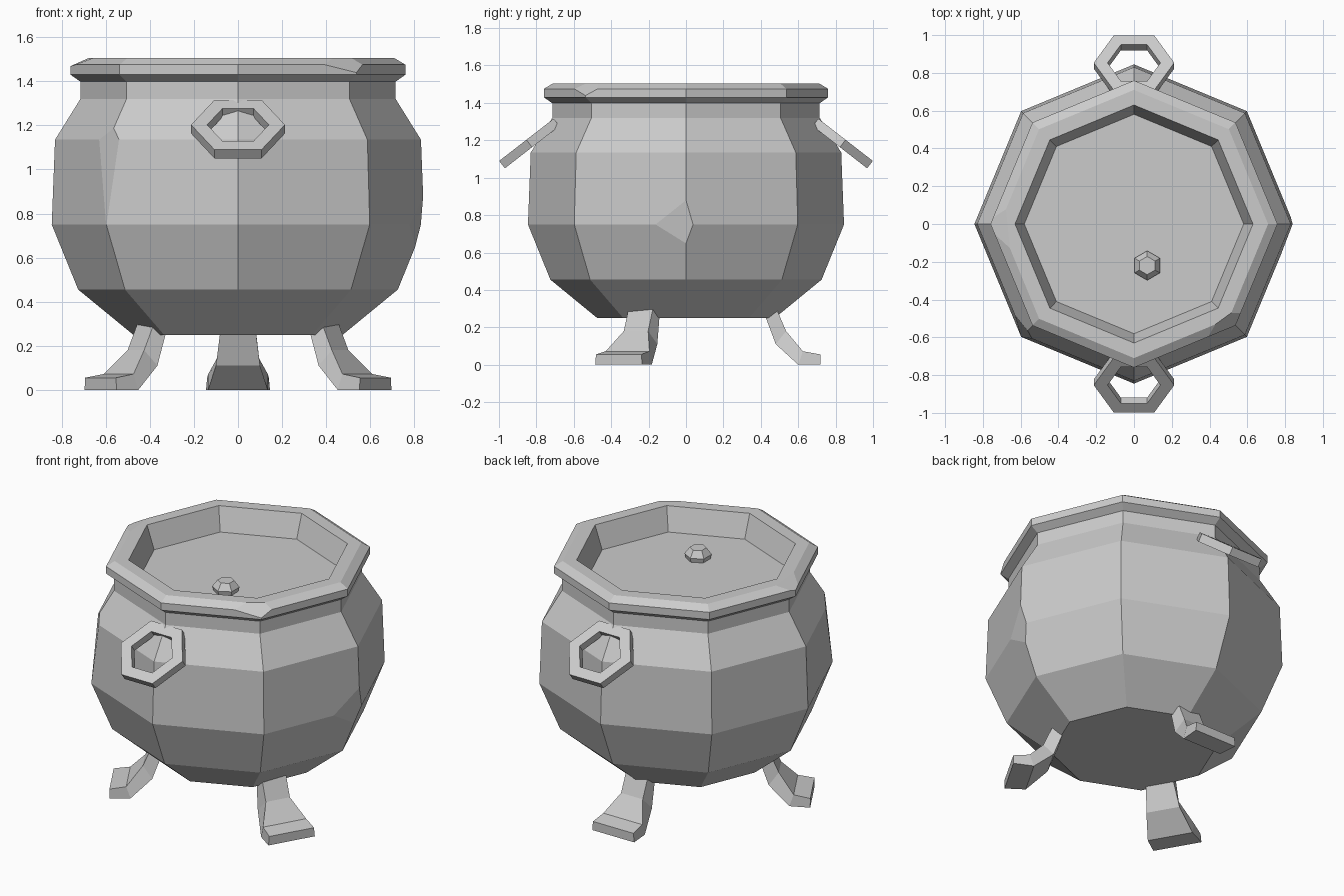
import bpy, bmesh, math
from mathutils import Vector, Matrix

if "Cube" in bpy.data.objects:
    bpy.data.objects.remove(bpy.data.objects["Cube"])


def finish(bm, name):
    bmesh.ops.recalc_face_normals(bm, faces=bm.faces[:])
    me = bpy.data.meshes.new(name)
    bm.to_mesh(me)
    bm.free()
    ob = bpy.data.objects.new(name, me)
    bpy.context.collection.objects.link(ob)
    return ob


def lathe(profile, sides=8, closed=False, center=(0, 0), caps=False):
    """Revolve (radius, z) points; closed joins last ring to first."""
    bm = bmesh.new()
    rings = []
    for r, z in profile:
        rings.append([bm.verts.new((center[0] + r * math.cos(2 * math.pi * i / sides),
                                    center[1] + r * math.sin(2 * math.pi * i / sides), z))
                      for i in range(sides)])
    n = len(rings)
    for k in range(n if closed else n - 1):
        a, b = rings[k], rings[(k + 1) % n]
        for i in range(sides):
            j = (i + 1) % sides
            bm.faces.new((a[i], a[j], b[j], b[i]))
    if caps:
        bm.faces.new(rings[0])
        bm.faces.new(rings[-1])
    bmesh.ops.recalc_face_normals(bm, faces=bm.faces[:])
    return bm


def chip(bm, p, q, r):
    """Slice a flat dent off the outside through three points."""
    p, q, r = Vector(p), Vector(q), Vector(r)
    n = (q - p).cross(r - p).normalized()
    if n.dot(p - Vector((0, 0, 0.8))) < 0:
        n = -n
    res = bmesh.ops.bisect_plane(bm, geom=bm.verts[:] + bm.edges[:] + bm.faces[:],
                                 plane_co=p, plane_no=n, clear_outer=True)
    edges = [e for e in res['geom_cut'] if isinstance(e, bmesh.types.BMEdge)]
    if edges:
        bmesh.ops.contextual_create(bm, geom=edges)


# Pot body: eight-sided, two dents, open top
bm = lathe([(0.475, 0.25), (0.725, 0.455), (0.845, 0.75), (0.83, 1.135),
            (0.715, 1.32), (0.715, 1.4)], caps=True)
chip(bm, (0.84, 0, 0.88), (0.804, 0, 0.65), (0.777, -0.165, 0.75))
chip(bm, (-0.597, -0.597, 0.751), (-0.63, -0.483, 1.135), (-0.54, -0.606, 1.135))
top = [f for f in bm.faces if all(v.co.z > 1.39 for v in f.verts)]
bmesh.ops.delete(bm, geom=top, context='FACES_ONLY')
finish(bm, "pot_body")

# Rim with inner wall and two chips
bm = lathe([(0.71, 1.395), (0.76, 1.43), (0.76, 1.475), (0.71, 1.505),
            (0.63, 1.505), (0.58, 1.36)], closed=True)
chip(bm, (-0.755, 0, 1.47), (-0.68, 0.1, 1.505), (-0.66, -0.1, 1.505))
chip(bm, (0.537, -0.537, 1.44), (0.43, -0.532, 1.505), (0.515, -0.47, 1.505))
finish(bm, "rim")

# Liquid surface and bubble
bm = bmesh.new()
bmesh.ops.create_circle(bm, cap_ends=True, segments=8, radius=0.582)
bmesh.ops.translate(bm, verts=bm.verts[:], vec=(0, 0, 1.362))
for f in bm.faces:
    if f.normal.z < 0:
        f.normal_flip()
me = bpy.data.meshes.new("liquid")
bm.to_mesh(me)
bm.free()
liquid = bpy.data.objects.new("liquid", me)
bpy.context.collection.objects.link(liquid)
# line the liquid's corners up with the pot's corners
a0 = math.atan2(me.vertices[0].co.y, me.vertices[0].co.x)
liquid.rotation_euler.z = -a0

bm = lathe([(0.068, 1.355), (0.078, 1.39), (0.048, 1.43)], sides=6,
           center=(0, 0), caps=True)
bmesh.ops.rotate(bm, verts=bm.verts[:], matrix=Matrix.Rotation(math.pi / 6, 3, 'Z'))
bmesh.ops.translate(bm, verts=bm.verts[:], vec=(0.07, -0.22, 0))
finish(bm, "bubble")

# Hexagonal ring handles hanging at front and back
for name, turn in (("front_handle", 0), ("back_handle", math.pi)):
    t = 0.025
    bm = lathe([(0.213, -t), (0.213, t), (0.14, t), (0.14, -t)], sides=6, closed=True)
    m = (Matrix.Rotation(turn, 4, 'Z') @ Matrix.Translation((0, -0.838, 1.183))
         @ Matrix.Rotation(math.atan2(0.225, 0.29), 4, 'X'))
    bmesh.ops.transform(bm, matrix=m, verts=bm.verts[:])
    finish(bm, name)

# Three flared legs: (inner r, z, half width), (outer r, z, half width)
stations = [((0.42, 0.27, 0.08), (0.475, 0.32, 0.075)),
            ((0.48, 0.11, 0.10), (0.535, 0.18, 0.075)),
            ((0.60, 0.0, 0.135), (0.625, 0.072, 0.135)),
            ((0.72, 0.0, 0.145), (0.72, 0.055, 0.14))]
for name, deg in (("back_leg", 90), ("left_leg", 210), ("right_leg", 330)):
    bm = bmesh.new()
    rings = []
    for (ri, zi, wi), (ro, zo, wo) in stations:
        rings.append([bm.verts.new(c) for c in
                      ((ri, -wi, zi), (ri, wi, zi), (ro, wo, zo), (ro, -wo, zo))])
    for a, b in zip(rings, rings[1:]):
        for i in range(4):
            j = (i + 1) % 4
            bm.faces.new((a[i], a[j], b[j], b[i]))
    bm.faces.new(rings[0])
    bm.faces.new(rings[-1])
    bmesh.ops.rotate(bm, verts=bm.verts[:],
                     matrix=Matrix.Rotation(math.radians(deg), 3, 'Z'))
    finish(bm, name)
